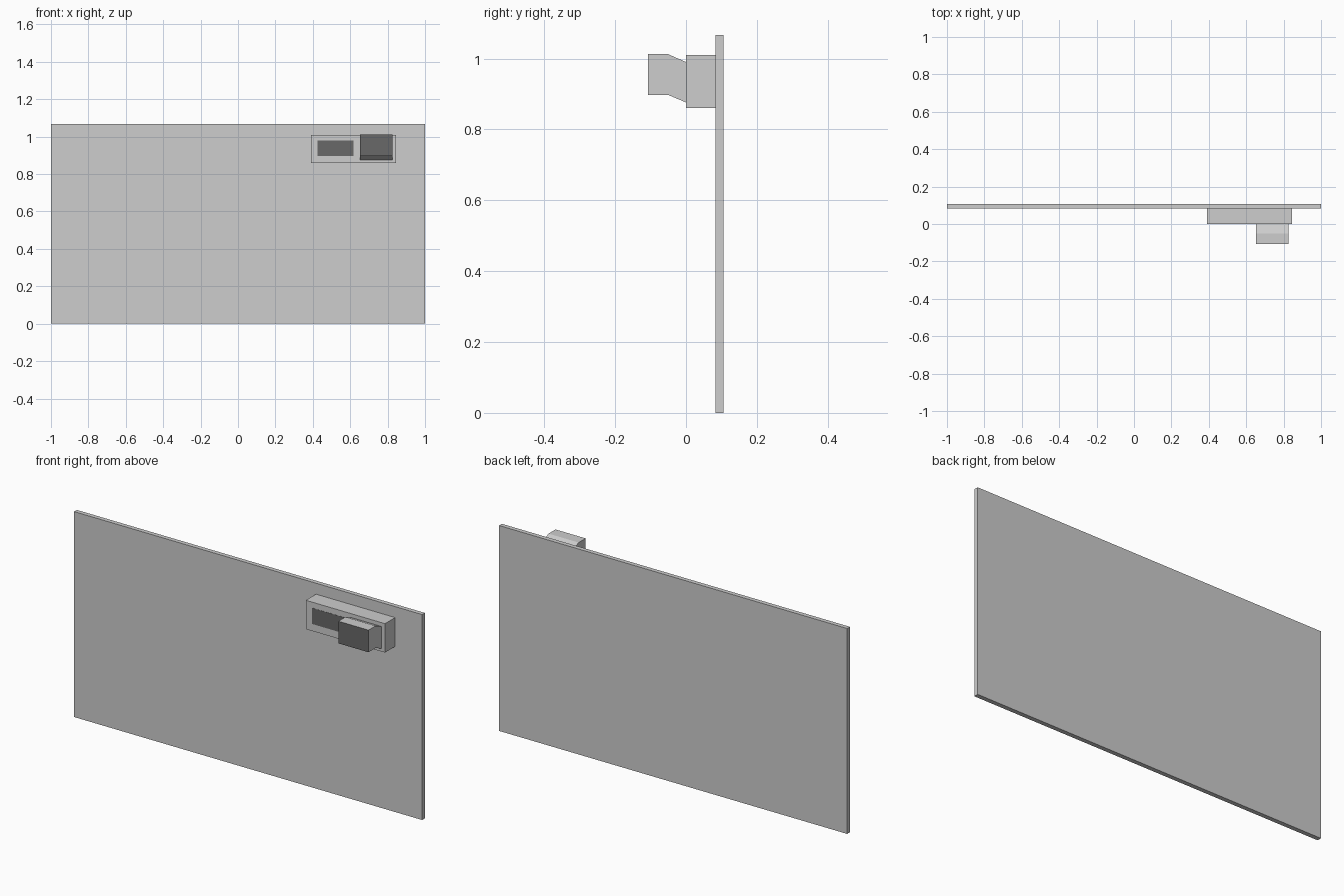
import bpy
import bmesh

cube = bpy.data.objects.get("Cube")
if cube:
    bpy.data.objects.remove(cube, do_unlink=True)


def material(name, value):
    mat = bpy.data.materials.new(name)
    mat.use_nodes = True
    colour = (value, value, value, 1)
    mat.diffuse_color = colour
    mat.node_tree.nodes["Principled BSDF"].inputs["Base Color"].default_value = colour
    return mat


light = material("light_grey", 0.61)
dark = material("dark_grey", 0.138)


def extrude_profile(name, profile, x0, x1, mats):
    """Sweep a closed (y, z) outline from x0 to x1."""
    bm = bmesh.new()
    base = bm.faces.new([bm.verts.new((x0, y, z)) for y, z in profile])
    swept = bmesh.ops.extrude_face_region(bm, geom=[base])["geom"]
    verts = [v for v in swept if isinstance(v, bmesh.types.BMVert)]
    bmesh.ops.translate(bm, verts=verts, vec=(x1 - x0, 0, 0))
    bmesh.ops.recalc_face_normals(bm, faces=bm.faces)
    mesh = bpy.data.meshes.new(name)
    bm.to_mesh(mesh)
    bm.free()
    for mat in mats:
        mesh.materials.append(mat)
    obj = bpy.data.objects.new(name, mesh)
    bpy.context.collection.objects.link(obj)
    return obj


def box(name, x, y, z, mat):
    outline = [(y[0], z[0]), (y[1], z[0]), (y[1], z[1]), (y[0], z[1])]
    return extrude_profile(name, outline, x[0], x[1], [mat])


# Door panel and lock housing
box("panel", (-1, 1), (0.083, 0.106), (0, 1.067), light)
box("lock_housing", (0.39, 0.845), (0, 0.083), (0.86, 1.01), light)

# Dark inlay on the housing front
box("housing_inlay", (0.425, 0.617), (-0.001, 0.001), (0.897, 0.98), dark)

# Cranked knob with a dark front face
knob = extrude_profile(
    "knob",
    [(0, 0.876), (0, 0.99), (-0.05, 1.012), (-0.107, 1.012),
     (-0.107, 0.897), (-0.05, 0.897)],
    0.652, 0.825, [light, dark])
for face in knob.data.polygons:
    face.material_index = int(face.normal.y < -0.9)
